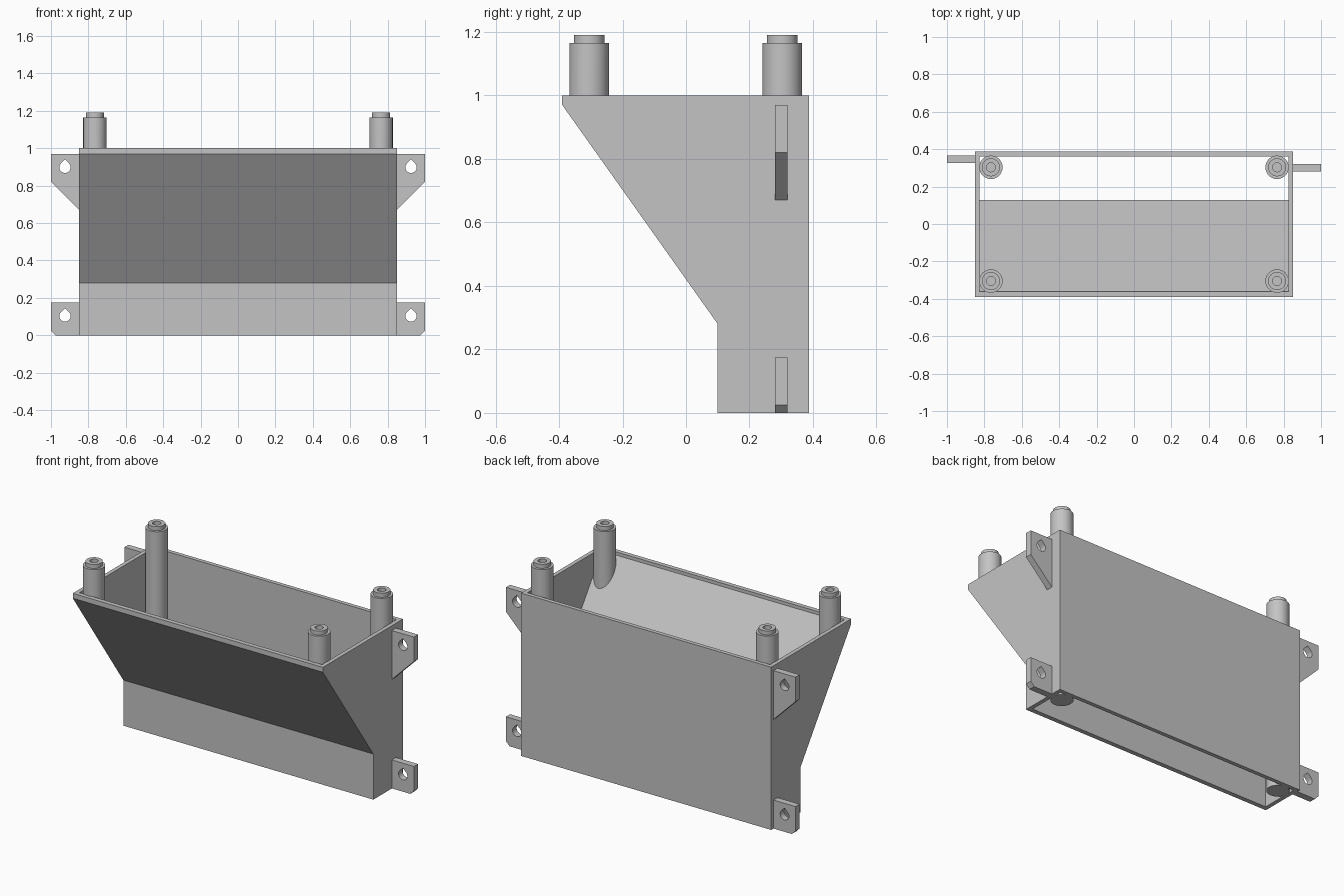
import bpy, bmesh, math

if "Cube" in bpy.data.objects:
    bpy.data.objects.remove(bpy.data.objects["Cube"])

grey = bpy.data.materials.new("light grey")
grey.diffuse_color = (0.55, 0.55, 0.55, 1)
grey.use_nodes = True
grey.node_tree.nodes["Principled BSDF"].inputs["Base Color"].default_value = grey.diffuse_color


def finish(bm, name, smooth=False):
    bmesh.ops.recalc_face_normals(bm, faces=bm.faces)
    mesh = bpy.data.meshes.new(name)
    bm.to_mesh(mesh)
    bm.free()
    mesh.materials.append(grey)
    obj = bpy.data.objects.new(name, mesh)
    bpy.context.collection.objects.link(obj)
    if smooth:
        bpy.ops.object.select_all(action='DESELECT')
        obj.select_set(True)
        bpy.context.view_layer.objects.active = obj
        bpy.ops.object.shade_smooth_by_angle(angle=math.radians(35))
    return obj


def bridge(bm, a, b):
    n = len(a)
    for i in range(n):
        j = (i + 1) % n
        bm.faces.new((a[i], a[j], b[j], b[i]))


# Hopper: open-ended shell made from rectangular rings (half width, front y, back y, z)
def hopper():
    bm = bmesh.new()
    rings = []
    for hx, front, back, z in [
            (0.85, 0.10, 0.387, 0), (0.85, 0.10, 0.387, 0.28),
            (0.85, -0.39, 0.387, 0.97), (0.85, -0.39, 0.387, 1.0),
            (0.825, -0.362, 0.362, 1.0), (0.825, -0.362, 0.362, 0.98),
            (0.825, 0.128, 0.362, 0.29), (0.825, 0.128, 0.362, 0)]:
        rings.append([bm.verts.new((x, y, z)) for x, y in
                      ((-hx, front), (hx, front), (hx, back), (-hx, back))])
    for i, ring in enumerate(rings):
        bridge(bm, ring, rings[(i + 1) % len(rings)])
    finish(bm, "hopper")


# Post with a narrower neck and a blind hole; front posts end inside the sloped wall
def post(name, x, y, sloped):
    bm = bmesh.new()
    segs, r = 48, 0.0625

    def ring(rad, height):
        out = []
        for i in range(segs):
            a = 2 * math.pi * i / segs
            py = y + rad * math.sin(a)
            z = height if height is not None else 0.985 - (py + 0.39) * 1.408
            out.append(bm.verts.new((x + rad * math.cos(a), py, z)))
        return out

    rings = [ring(r, None if sloped else 0)]
    rings += [ring(rad, z) for rad, z in
              ((r, 1.165), (0.048, 1.165), (0.048, 1.19), (0.024, 1.19), (0.024, 1.08))]
    for a, b in zip(rings, rings[1:]):
        bridge(bm, a, b)
    bm.faces.new(rings[0])
    bm.faces.new(rings[-1])
    finish(bm, name, True)


# Mounting tab: flat plate with a teardrop hole
def tab(name, side, outline, hole_z, y0):
    bm = bmesh.new()
    r = 0.03
    hole = [(0.925 + r * math.cos(math.radians(a)), hole_z + r * math.sin(math.radians(a)))
            for a in range(135, 406, 10)]
    hole.append((0.925, hole_z + r * math.sqrt(2)))
    edges = []
    for loop in (outline, hole):
        vs = [bm.verts.new((side * x, y0, z)) for x, z in loop]
        edges += [bm.edges.new((vs[i - 1], vs[i])) for i in range(len(vs))]
    bmesh.ops.triangle_fill(bm, use_beauty=True, use_dissolve=False, edges=edges,
                            normal=(0, -1, 0))
    ext = bmesh.ops.extrude_face_region(bm, geom=bm.faces[:], use_keep_orig=True)
    moved = [v for v in ext["geom"] if isinstance(v, bmesh.types.BMVert)]
    bmesh.ops.translate(bm, verts=moved, vec=(0, 0.04, 0))
    finish(bm, name, True)


hopper()
upper = [(0.84, 0.97), (1.0, 0.97), (1.0, 0.82), (0.85, 0.67), (0.84, 0.67)]
lower = [(0.84, 0.175), (1.0, 0.175), (1.0, 0.025), (0.975, 0), (0.84, 0)]
for side, label, tab_y in ((-1, "left", 0.325), (1, "right", 0.28)):
    post(label + "_front_post", side * 0.765, -0.305, True)
    post(label + "_back_post", side * 0.765, 0.303, False)
    tab(label + "_upper_tab", side, upper, 0.898, tab_y)
    tab(label + "_lower_tab", side, lower, 0.103, tab_y)
